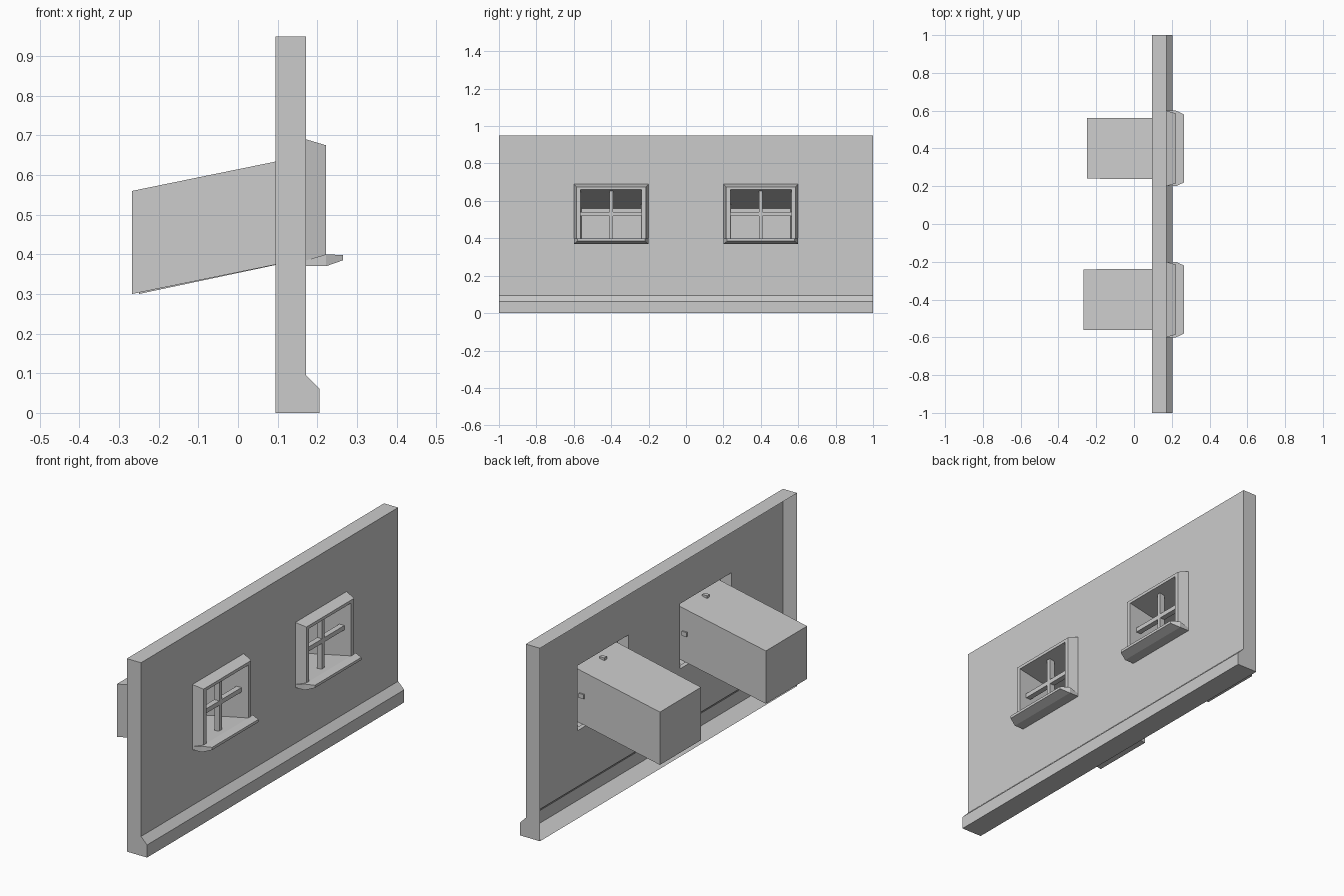
import bpy

if "Cube" in bpy.data.objects:
    bpy.data.objects.remove(bpy.data.objects["Cube"])

WALL_BACK, WALL_FRONT = 0.095, 0.172
FRAME_FRONT, SILL_FRONT = 0.222, 0.265


def make_object(name, verts, faces):
    mesh = bpy.data.meshes.new(name)
    mesh.from_pydata(verts, [], faces)
    mesh.update()
    obj = bpy.data.objects.new(name, mesh)
    bpy.context.collection.objects.link(obj)
    return obj


def ring(x, cy, half, z0, z1):
    """Upright rectangle facing +x, counter-clockwise seen from +x."""
    return [(x, cy - half, z0), (x, cy + half, z0), (x, cy + half, z1), (x, cy - half, z1)]


def loft(name, rings, cap_end=False, cap_start=False):
    """Join a series of rectangles with side faces."""
    verts = [p for r in rings for p in r]
    faces = []
    for i in range(len(rings) - 1):
        a, b = 4 * i, 4 * i + 4
        for k in range(4):
            n = (k + 1) % 4
            faces.append((a + k, a + n, b + n, b + k))
    if cap_end:
        last = 4 * (len(rings) - 1)
        faces.append(tuple(range(last, last + 4)))
    if cap_start:
        faces.append((3, 2, 1, 0))
    return make_object(name, verts, faces)


# Wall shell: open at the back, window openings in the front sheet
def build_wall():
    verts, faces = [], []

    def face(*pts):
        faces.append(tuple(range(len(verts), len(verts) + len(pts))))
        verts.extend(pts)

    ys = [-1, -0.6, -0.2, 0.2, 0.6, 1]
    zs = [0.095, 0.37, 0.69, 0.95]
    for i in range(5):
        for j in range(3):
            if j == 1 and i in (1, 3):
                continue
            face(*[(WALL_FRONT, y, z) for y, z in (
                (ys[i], zs[j]), (ys[i + 1], zs[j]),
                (ys[i + 1], zs[j + 1]), (ys[i], zs[j + 1]))])
    profile = [(WALL_BACK, 0), (0.205, 0), (0.205, 0.062),
               (WALL_FRONT, 0.095), (WALL_FRONT, 0.95), (WALL_BACK, 0.95)]
    # Bottom, plinth front, plinth slope and top
    for k in (0, 1, 2, 4):
        (xa, za), (xb, zb) = profile[k], profile[k + 1]
        face((xa, -1, za), (xa, 1, za), (xb, 1, zb), (xb, -1, zb))
    # End faces
    face(*[(x, -1, z) for x, z in profile])
    face(*[(x, 1, z) for x, z in reversed(profile)])
    make_object("wall", verts, faces)


def build_window(tag, cy, back):
    # Tapered surround
    loft("window_frame_" + tag, [
        ring(WALL_FRONT, cy, 0.2, 0.37, 0.69),
        ring(FRAME_FRONT, cy, 0.185, 0.385, 0.675),
        ring(FRAME_FRONT, cy, 0.163, 0.4, 0.66)])
    # Projecting sill with chamfered nose
    loft("window_sill_" + tag, [
        ring(WALL_FRONT, cy, 0.2, 0.37, 0.385),
        ring(FRAME_FRONT, cy, 0.2, 0.37, 0.4),
        ring(SILL_FRONT, cy, 0.18, 0.385, 0.398)], cap_end=True)
    # Sloping recess behind the opening, surfaces facing inward
    loft("window_recess_" + tag, [
        ring(FRAME_FRONT, cy, 0.163, 0.4, 0.66),
        ring(back, cy, 0.16, 0.3, 0.56)]).data.flip_normals()
    make_object("recess_back_" + tag, ring(back, cy, 0.16, 0.3, 0.56), [(0, 1, 2, 3)])
    # Glazing bars
    loft("vertical_bar_" + tag, [
        ring(0.158, cy, 0.01, 0.38, 0.66),
        ring(0.185, cy, 0.01, 0.38, 0.66)], True, True)
    loft("horizontal_bar_" + tag, [
        ring(0.158, cy, 0.17, 0.518, 0.54),
        ring(0.185, cy, 0.17, 0.518, 0.54)], True, True)


build_wall()
build_window("near", -0.4, -0.267)
build_window("far", 0.4, -0.25)
